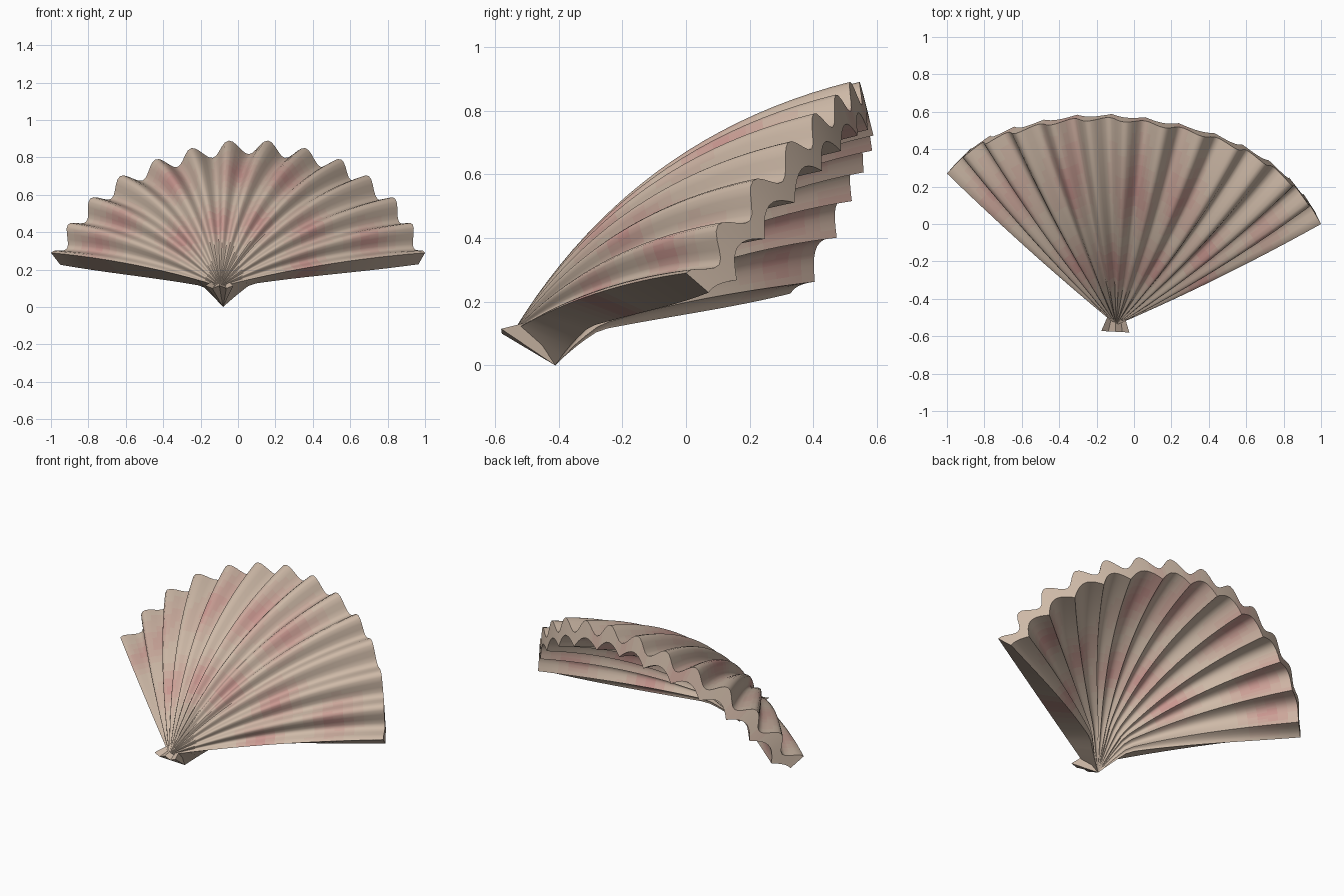
import bpy, bmesh, math
from mathutils import Vector as V

if "Cube" in bpy.data.objects:
    bpy.data.objects.remove(bpy.data.objects["Cube"])

# Rib crests along the rim, left to right
RX = [-1, -.91, -.79, -.63, -.44, -.25, -.05, .16, .36, .55, .70, .84, .935, 1]
RY = [.27, .36, .43, .485, .53, .55, .545, .515, .47, .40, .32, .21, .10, 0]
RZ = [.29, .44, .58, .70, .79, .85, .89, .89, .85, .79, .70, .58, .44, .29]
RIM = [V(p) for p in zip(RX, RY, RZ)]
RIBS = len(RIM) - 1
APEX = V((-.095, -.54, .11))
INNER_APEX = V((-.08, -.41, 0))
SUB, ROWS = 10, 22


def rim(s):
    # Catmull-Rom through the crests, extended linearly past both ends
    i = min(max(int(s), 0), RIBS - 1)
    f = s - i
    b, c = RIM[i], RIM[i + 1]
    a = RIM[i - 1] if i > 0 else 2 * b - c
    d = RIM[i + 2] if i + 2 <= RIBS else 2 * c - b
    return .5 * (2 * b + (c - a) * f + (2 * a - 5 * b + 4 * c - d) * f * f
                 + (3 * b - a - 3 * c + d) * f ** 3)


def base(s, t):
    k = 2 * s / RIBS - 1
    h = .03 + .105 * max(0, 1 - k * k)
    return APEX.lerp(rim(s), t) + V((0, -.58, .81)) * (h * 4 * t * (1 - t))


def up_normal(s, t):
    t = max(t, .03)
    e = .2
    dt = base(s, t + .01) - base(s, t - .01)
    ds = base(min(s + e, RIBS), t) - base(max(s - e, 0), t)
    n = dt.cross(ds).normalized()
    return n if n.z > 0 else -n


def outer(s, t):
    wave = .5 - .5 * math.cos(2 * math.pi * s)
    return base(s, t) - up_normal(s, t) * (.08 * t ** .85 * wave)


def inner(s, t):
    # Thicker towards the two side edges and the beak
    cusp = 1 - abs(math.cos(math.pi * s))
    edge = abs(2 * s / RIBS - 1) ** 6
    thick = .1 + .035 * (1 - t) + edge * .045 * 4 * t * (1 - t)
    off = -up_normal(s, t) * (thick + .06 * t ** .85 * cusp)
    return base(s, t) + (INNER_APEX - APEX).lerp(off, min(1, t / .2))


# Soft rose patches, stepped over six tints
mats = []
for i in range(6):
    f = i / 5
    m = bpy.data.materials.new("shell_tint_%d" % i)
    m.diffuse_color = (.62 - .03 * f, .49 - .18 * f, .39 - .11 * f, 1)
    m.use_nodes = True
    m.node_tree.nodes["Principled BSDF"].inputs["Base Color"].default_value = m.diffuse_color
    mats.append(m)
SPOTS = [(-.1, .45), (.1, .45), (.25, .69), (-.35, .67), (.36, .22), (.7, .36),
         (-.63, .46), (.38, .42), (-.3, .36), (-.75, .33), (0, .72)]


def tint(p):
    d = min((p.x - x) ** 2 + ((p.z - z) * 1.1) ** 2 for x, z in SPOTS)
    return round(5 * math.exp(-d / .008))


def finish(bm, name, angle):
    bmesh.ops.remove_doubles(bm, verts=bm.verts, dist=.0004)
    bmesh.ops.recalc_face_normals(bm, faces=bm.faces)
    for f in bm.faces:
        f.material_index = tint(f.calc_center_median())
    me = bpy.data.meshes.new(name)
    bm.to_mesh(me)
    bm.free()
    for m in mats:
        me.materials.append(m)
    ob = bpy.data.objects.new(name, me)
    bpy.context.collection.objects.link(ob)
    bpy.ops.object.select_all(action='DESELECT')
    ob.select_set(True)
    bpy.context.view_layer.objects.active = ob
    bpy.ops.object.shade_smooth_by_angle(angle=math.radians(angle))
    return ob


# Ribbed shell valve: outer skin, inner skin, rim band and two side walls
bm = bmesh.new()
cols = []
for i in range(RIBS * SUB + 1):
    s = i / SUB
    ts = [j / ROWS for j in range(ROWS + 1)]
    cols.append(([bm.verts.new(outer(s, t)) for t in ts],
                 [bm.verts.new(inner(s, t)) for t in ts]))
for (o0, i0), (o1, i1) in zip(cols, cols[1:]):
    for j in range(ROWS):
        bm.faces.new((o0[j], o1[j], o1[j + 1], o0[j + 1]))
        bm.faces.new((i0[j], i0[j + 1], i1[j + 1], i1[j]))
    bm.faces.new((o0[-1], o1[-1], i1[-1], i0[-1]))
for o, n in (cols[0], cols[-1]):
    for j in range(ROWS):
        bm.faces.new((o[j], o[j + 1], n[j + 1], n[j]))
finish(bm, "ribbed_shell", 50)

# Small pleated hinge ears at the beak, tapering to the bottom point
bm = bmesh.new()
front, back = [], []
for k in range(5):
    f = k / 4
    dip = .015 * (k % 2)
    front.append(bm.verts.new((-.175 + .15 * f, -.572 - .008 * f, .115 - dip)))
    back.append(bm.verts.new((-.135 + .08 * f, -.48, .14 - dip)))
tip = bm.verts.new(INNER_APEX)
for k in range(4):
    bm.faces.new((front[k], front[k + 1], back[k + 1], back[k]))
    bm.faces.new((front[k], tip, front[k + 1]))
    bm.faces.new((back[k], back[k + 1], tip))
bm.faces.new((front[0], back[0], tip))
bm.faces.new((front[4], tip, back[4]))
finish(bm, "hinge_ears", 30)
